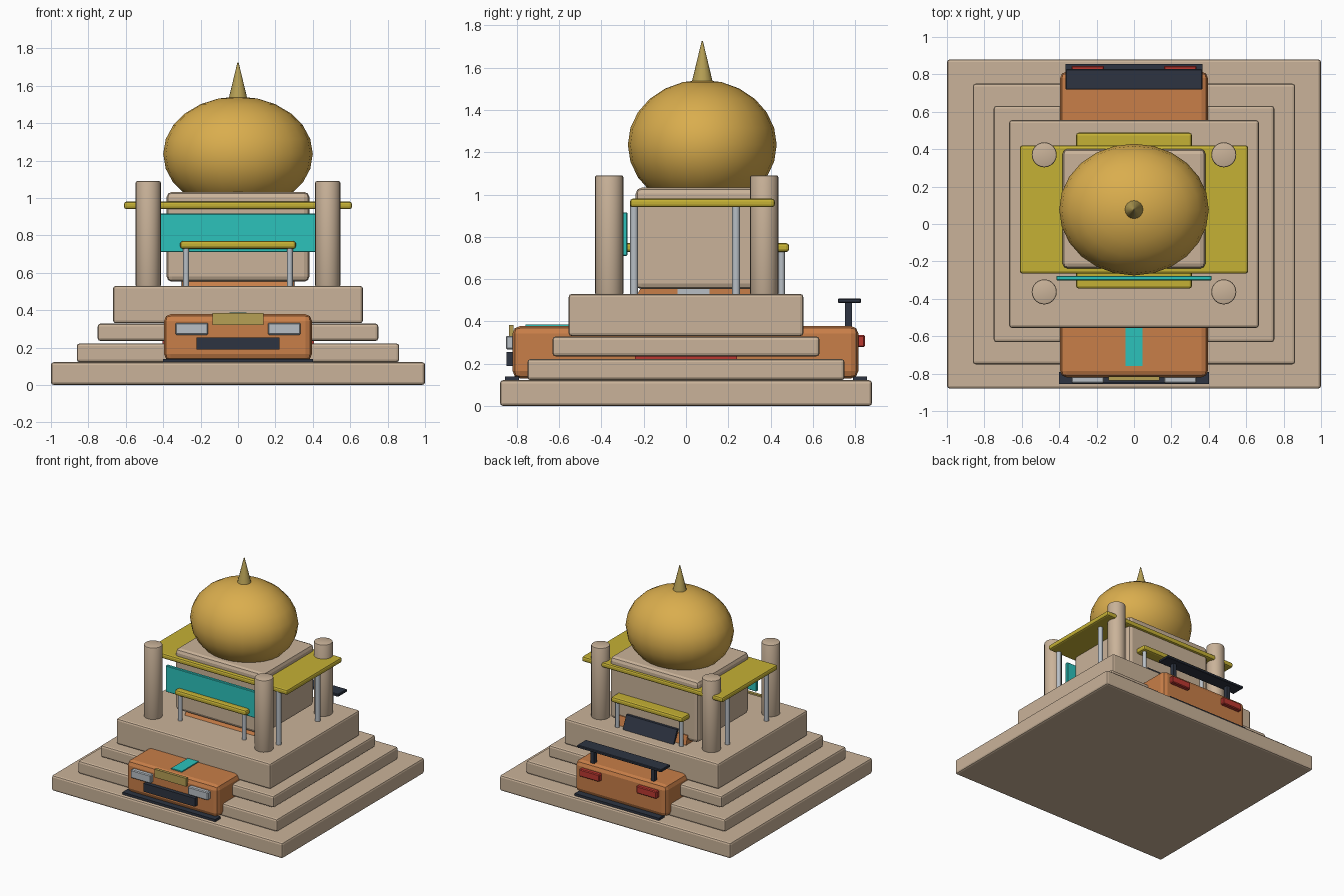
import bpy, bmesh, math
from mathutils import Matrix, Vector

cube = bpy.data.objects.get("Cube")
if cube:
    bpy.data.objects.remove(cube, do_unlink=True)


def material(name, r, g, b):
    m = bpy.data.materials.new(name)
    m.diffuse_color = (r, g, b, 1)
    m.use_nodes = True
    m.node_tree.nodes["Principled BSDF"].inputs["Base Color"].default_value = (r, g, b, 1)
    return m


stone = material("sandstone", .59, .45, .32)
orange = material("orange_paint", .58, .21, .065)
gold = material("dome_gold", .70, .42, .075)
brass = material("dull_brass", .47, .35, .09)
olive = material("yellow_canopy", .56, .44, .035)
teal = material("teal", .025, .54, .50)
steel = material("pale_steel", .48, .52, .56)
dark = material("dark_slate", .026, .034, .053)
red = material("red_lamp", .50, .04, .03)


def finish(name, bm, mat, smooth=False):
    bmesh.ops.recalc_face_normals(bm, faces=bm.faces)
    me = bpy.data.meshes.new(name)
    bm.to_mesh(me)
    bm.free()
    me.materials.append(mat)
    ob = bpy.data.objects.new(name, me)
    bpy.context.collection.objects.link(ob)
    if smooth:
        bpy.ops.object.select_all(action='DESELECT')
        ob.select_set(True)
        bpy.context.view_layer.objects.active = ob
        bpy.ops.object.shade_smooth_by_angle(angle=math.radians(35))
    return ob


def box(name, mat, x, y, z, bevel=0.0, segments=2):
    """Bevelled box from (low, high) ranges on each axis."""
    bm = bmesh.new()
    lo, hi = Vector((x[0], y[0], z[0])), Vector((x[1], y[1], z[1]))
    bmesh.ops.create_cube(bm, size=1, matrix=Matrix.Translation((lo + hi) / 2)
                          @ Matrix.Diagonal((*(hi - lo), 1)))
    if bevel:
        bmesh.ops.bevel(bm, geom=bm.edges[:], offset=bevel, segments=segments,
                        profile=.5, affect='EDGES')
    return finish(name, bm, mat)


def column(name, mat, x, y, z, r, top=None, sides=24, bevel=0.0):
    """Vertical cylinder or cone between two heights."""
    bm = bmesh.new()
    bmesh.ops.create_cone(bm, cap_ends=True, segments=sides, radius1=r,
                          radius2=r if top is None else top, depth=z[1] - z[0],
                          matrix=Matrix.Translation((x, y, sum(z) / 2)))
    if bevel:
        rims = [e for e in bm.edges if abs(e.verts[0].co.z - e.verts[1].co.z) < 1e-5]
        bmesh.ops.bevel(bm, geom=rims, offset=bevel, segments=2, profile=.5, affect='EDGES')
    return finish(name, bm, mat, True)


def extrude_side(name, mat, half_width, profile):
    """Extrude a (y, z) outline symmetrically across x."""
    bm = bmesh.new()
    face = bm.faces.new([bm.verts.new((-half_width, y, z)) for y, z in profile])
    out = bmesh.ops.extrude_face_region(bm, geom=[face])["geom"]
    bmesh.ops.translate(bm, vec=(2 * half_width, 0, 0),
                        verts=[v for v in out if isinstance(v, bmesh.types.BMVert)])
    return finish(name, bm, mat)


def sym(v):
    return (-v, v)


# Stepped stone base
for name, hx, hy, z in (("base_step", 1, .88, (0, .122)),
                        ("second_step", .862, .75, (.122, .222)),
                        ("third_step", .75, .632, (.235, .328)),
                        ("platform", .668, .555, (.33, .53))):
    box(name, stone, sym(hx), sym(hy), z, .015)

# Car body embedded through the steps
box("car_body", orange, sym(.395), (-.82, .815), (.13, .378), .035)
extrude_side("car_cabin", orange, .30,
             [(-.32, .37), (.47, .37), (.41, .60), (-.19, .60)])
extrude_side("rear_window", dark, .22, [(.465, .51), (.475, .515), (.425, .63), (.405, .63)])
box("hood_stripe", teal, sym(.046), (-.76, -.5), (.375, .386))
box("grille", dark, sym(.222), (-.85, -.81), (.19, .255))
box("front_plate", brass, sym(.137), (-.838, -.815), (.32, .384))
box("front_splitter", dark, sym(.402), (-.856, -.79), (.122, .14))
box("rear_diffuser", dark, sym(.365), (.79, .856), (.122, .14))
box("spoiler_wing", dark, sym(.365), (.718, .828), (.487, .508), .004, 1)
for side, s in (("right", -1), ("left", 1)):
    lamp = sorted((s * .16, s * .335))
    box(side + "_headlight", steel, lamp, (-.852, -.81), (.268, .332), .006, 1)
    box(side + "_tail_light", red, lamp, (.80, .846), (.278, .335), .006, 1)
    box(side + "_spoiler_post", dark, (s * .26 - .015, s * .26 + .015), (.752, .785), (.36, .49))
    box(side + "_sill", red, sorted((s * .38, s * .405)), sym(.24), (.215, .25))
    box(side + "_side_window", steel, sorted((s * .299, s * .306)), (-.04, .11), (.45, .565))

# Shrine chamber, dome and spire
box("chamber", stone, sym(.382), (-.238, .402), (.552, 1.032), .028)
bm = bmesh.new()
bmesh.ops.create_uvsphere(bm, u_segments=24, v_segments=12, radius=1,
                          matrix=Matrix.Translation((0, .077, 1.235))
                          @ Matrix.Diagonal((.40, .352, .307, 1)))
finish("dome", bm, gold, True)
column("spire", brass, 0, .077, (1.53, 1.725), .05, .003, 16)

# Canopies and banner
box("main_canopy", olive, sym(.61), (-.265, .42), (.94, .98), .013)
box("front_canopy", olive, sym(.31), (-.345, -.22), (.728, .77), .014)
box("rear_canopy", olive, sym(.31), (.365, .488), (.728, .77), .014)
box("banner", teal, sym(.415), (-.302, -.277), (.71, .916), .004, 1)

# Pillars and canopy posts
for side, s in (("right", -1), ("left", 1)):
    for end, y, main_y, small_y in (("front", -.363, -.245, -.318), ("rear", .37, .237, .452)):
        tag = f"{end}_{side}"
        column(tag + "_pillar", stone, s * .48, y, (.525, 1.09), .067, bevel=.008)
        column(tag + "_main_post", steel, s * .525, main_y, (.525, .95), .019, sides=12)
        column(tag + "_small_post", steel, s * .277, small_y, (.525, .74), .016, sides=12)
